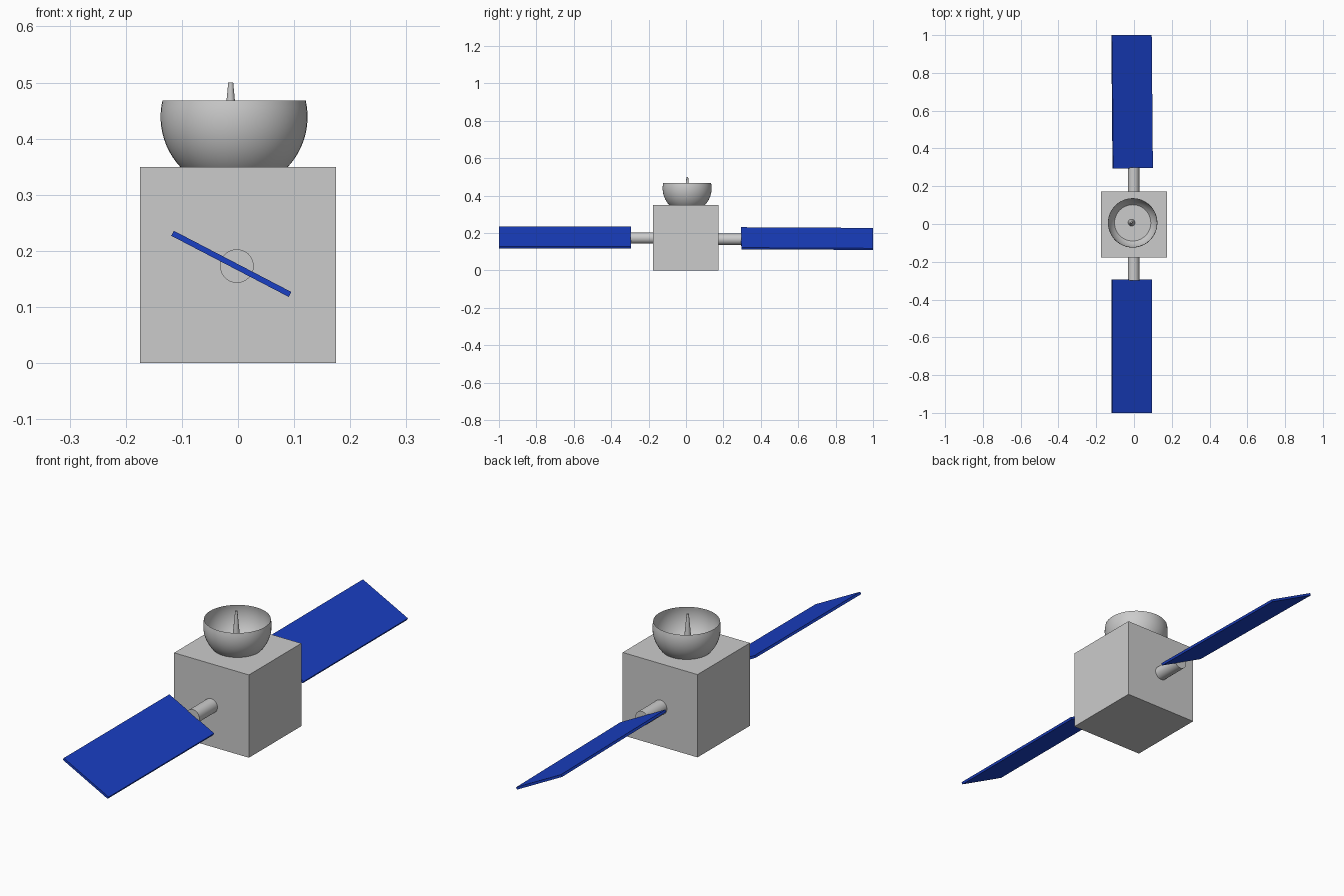
import bpy, bmesh
from math import radians, sin, cos, acos, pi
from mathutils import Vector

if "Cube" in bpy.data.objects:
    bpy.data.objects.remove(bpy.data.objects["Cube"])

blue = bpy.data.materials.new("panel_blue")
blue.diffuse_color = (0.01, 0.05, 0.55, 1)
blue.use_nodes = True
blue.node_tree.nodes["Principled BSDF"].inputs["Base Color"].default_value = blue.diffuse_color


def box(name, center, size, rot=(0, 0, 0)):
    bpy.ops.mesh.primitive_cube_add(size=1, location=center, rotation=rot)
    ob = bpy.context.object
    ob.name = name
    ob.scale = size
    return ob


def lathe(name, profile, center, segments=48):
    """Spin an (r, z) profile around a vertical axis."""
    bm = bmesh.new()
    verts = [bm.verts.new((r, 0, z)) for r, z in profile]
    edges = [bm.edges.new(p) for p in zip(verts, verts[1:])]
    bmesh.ops.spin(bm, geom=verts + edges, cent=(0, 0, 0), axis=(0, 0, 1),
                   angle=2 * pi, steps=segments, use_duplicate=False)
    bmesh.ops.remove_doubles(bm, verts=bm.verts, dist=1e-5)
    bmesh.ops.recalc_face_normals(bm, faces=bm.faces)
    mesh = bpy.data.meshes.new(name)
    bm.to_mesh(mesh)
    bm.free()
    ob = bpy.data.objects.new(name, mesh)
    bpy.context.collection.objects.link(ob)
    ob.location = center
    smooth(ob)
    return ob


def smooth(ob):
    bpy.ops.object.select_all(action='DESELECT')
    ob.select_set(True)
    bpy.context.view_layer.objects.active = ob
    bpy.ops.object.shade_smooth_by_angle(angle=radians(40))


def rod(name, a, b, radius):
    a, b = Vector(a), Vector(b)
    d = b - a
    bpy.ops.mesh.primitive_cylinder_add(
        vertices=32, radius=radius, depth=d.length, location=(a + b) / 2,
        rotation=d.to_track_quat('Z', 'Y').to_euler())
    ob = bpy.context.object
    ob.name = name
    smooth(ob)


# Cubic body
box("body", (0, -0.002, 0.175), (0.35, 0.35, 0.35))

# Antenna dish: a thin open bowl, a little over half a sphere, sunk into the body
R, RIM = 0.131, 0.029
end = acos(-RIM / R)
bowl = [(R * sin(end * i / 20), -R * cos(end * i / 20)) for i in range(21)]
lathe("dish", bowl, (-0.007, 0.006, 0.439))

# Tapered feed spike in the middle of the dish
lathe("feed_spike", [(0, 0.32), (0.021, 0.32), (0.0045, 0.5), (0, 0.5)],
      (-0.013, 0.007, 0), 24)

# Support rods and tilted solar panels (the back pair sits slightly lower)
for side, sign, z_rod, z_pan, x_pan, yaw, pitch in (
        ("front", -1, 0.173, 0.177, -0.012, 0, 0),
        ("back", 1, 0.166, 0.170, -0.010, 0.006, -0.006)):
    rod(side + "_rod", (-0.002, sign * 0.172, z_rod),
        (-0.002, sign * 0.298, z_rod), 0.03)
    panel = box(side + "_solar_panel", (x_pan, sign * 0.6475, z_pan),
                (0.236, 0.705, 0.010), (pitch, radians(27.5), yaw))
    panel.data.materials.append(blue)
